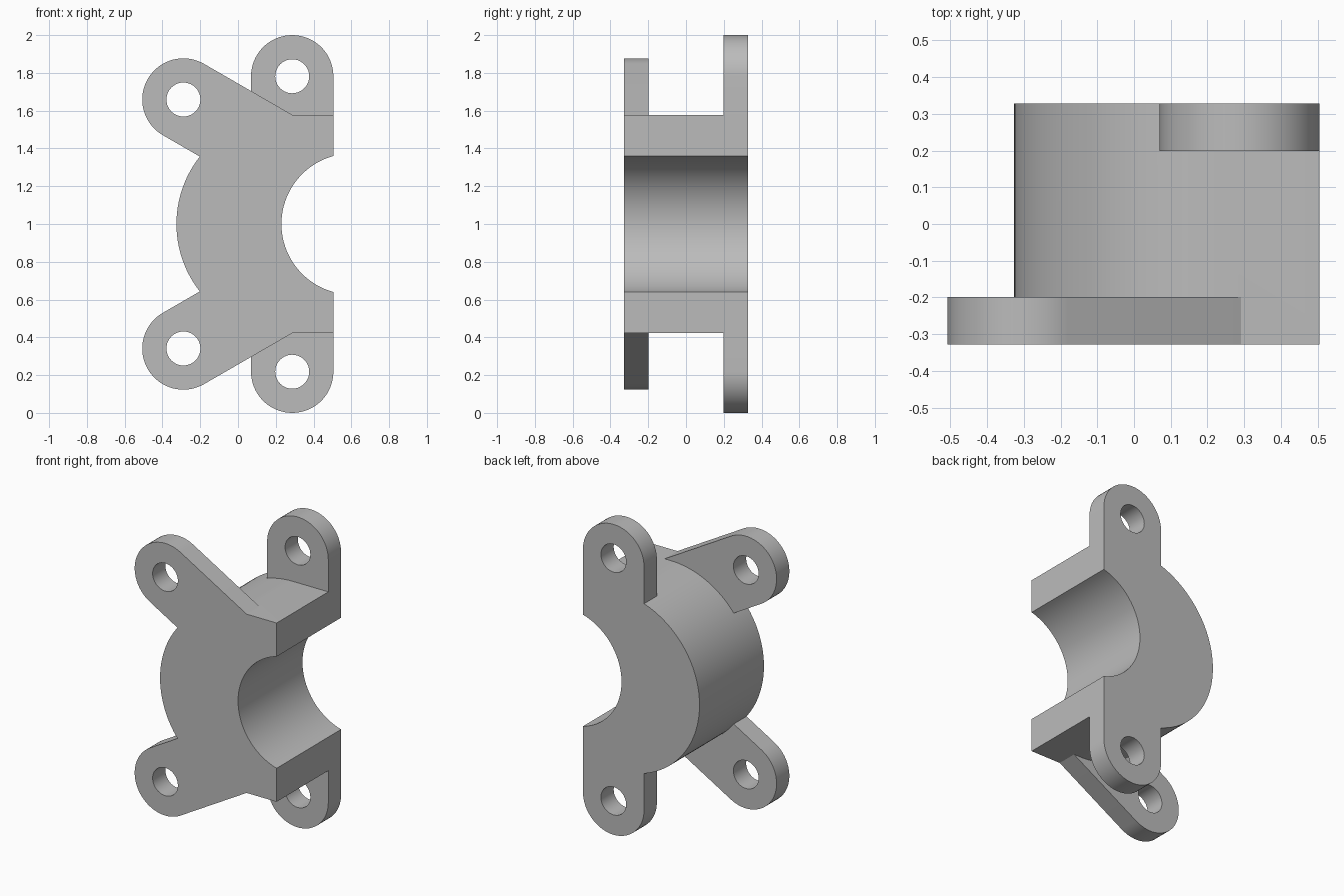
import bpy
import bmesh
from math import sin, cos, radians, atan2, pi

MID = 1.0               # height of the symmetry plane
SIDE = 0.505            # flat split face
HALF = 0.328            # half depth
PLATE = 0.198           # inner face of the lug plates
LUG_R, HOLE_R = 0.218, 0.09

cube = bpy.data.objects.get("Cube")
if cube:
    bpy.data.objects.remove(cube, do_unlink=True)

steel = bpy.data.materials.new("plain grey")
steel.use_nodes = True
grey = (0.5, 0.5, 0.5, 1)
steel.diffuse_color = grey
steel.node_tree.nodes["Principled BSDF"].inputs["Base Color"].default_value = grey


def arc(cx, cz, r, start, end, n):
    """Points on an arc, angles in radians."""
    step = (end - start) / n
    return [(cx + r * cos(start + i * step), cz + r * sin(start + i * step))
            for i in range(n + 1)]


def prism(name, points, y0, y1):
    """Extrude an (x, z) outline, measured from the middle plane, along y."""
    bm = bmesh.new()
    face = bm.faces.new([bm.verts.new((x, y0, z + MID)) for x, z in points])
    new = bmesh.ops.extrude_face_region(bm, geom=[face])["geom"]
    verts = [v for v in new if isinstance(v, bmesh.types.BMVert)]
    bmesh.ops.translate(bm, verts=verts, vec=(0, y1 - y0, 0))
    bmesh.ops.recalc_face_normals(bm, faces=bm.faces)
    mesh = bpy.data.meshes.new(name)
    bm.to_mesh(mesh)
    bm.free()
    mesh.materials.append(steel)
    obj = bpy.data.objects.new(name, mesh)
    bpy.context.collection.objects.link(obj)
    return obj


def combine(target, tool, operation):
    """Apply a boolean and discard the tool object."""
    tool.hide_render = True
    mod = target.modifiers.new(operation, "BOOLEAN")
    mod.operation, mod.solver, mod.object = operation, "EXACT", tool
    bpy.context.view_layer.objects.active = target
    bpy.ops.object.modifier_apply(modifier=mod.name)
    bpy.data.objects.remove(tool, do_unlink=True)


# Half-round body with the bearing bore
body_x, body_r = 0.25, 0.576
bore_x, bore_r = 0.603, 0.373
a = atan2(0.36, SIDE - bore_x)
outline = [(SIDE, body_r)]
outline += arc(body_x, 0, body_r, pi / 2, 3 * pi / 2, 64)
outline += [(SIDE, -body_r)]
outline += arc(bore_x, 0, bore_r, 2 * pi - a, a, 48)
bracket = prism("bearing_bracket", outline, -HALF, HALF)

# Lug outlines for the upper half
arm_x, arm_z = -0.289, 0.659
tab_x, tab_z = SIDE - LUG_R, MID - LUG_R
arm = arc(arm_x, arm_z, LUG_R, radians(60), radians(240), 32)
slope = sin(radians(30)) / cos(radians(30))
top_x, top_z = arm[0]
low_x, low_z = arm[-1]
arm += [(-0.1, low_z - slope * (-0.1 - low_x)), (0.2, 0.4),
        (top_x + (top_z - body_r) / slope, body_r)]
tab = arc(tab_x, tab_z, LUG_R, 0, pi, 32)
tab += [(tab_x - LUG_R, 0.43), (SIDE, 0.43)]

# Slanted front arms and upright rear tabs, mirrored top to bottom
for sign in (1, -1):
    for name, pts, y0, y1 in (("front_arm", arm, -HALF, -PLATE),
                              ("rear_tab", tab, PLATE, HALF)):
        lug = prism(name, [(x, sign * z) for x, z in pts], y0, y1)
        combine(bracket, lug, "UNION")

# Bolt holes
for sign in (1, -1):
    for x, z, y0, y1 in ((arm_x, arm_z, -0.4, -0.1), (tab_x, tab_z, 0.1, 0.4)):
        ring = arc(x, sign * z, HOLE_R, 0, 2 * pi, 40)[:-1]
        combine(bracket, prism("bolt_hole_cutter", ring, y0, y1), "DIFFERENCE")

# Smooth the curved walls and keep the edges crisp
bpy.ops.object.select_all(action="DESELECT")
bracket.select_set(True)
bpy.context.view_layer.objects.active = bracket
bpy.ops.object.shade_smooth_by_angle(angle=radians(25))
